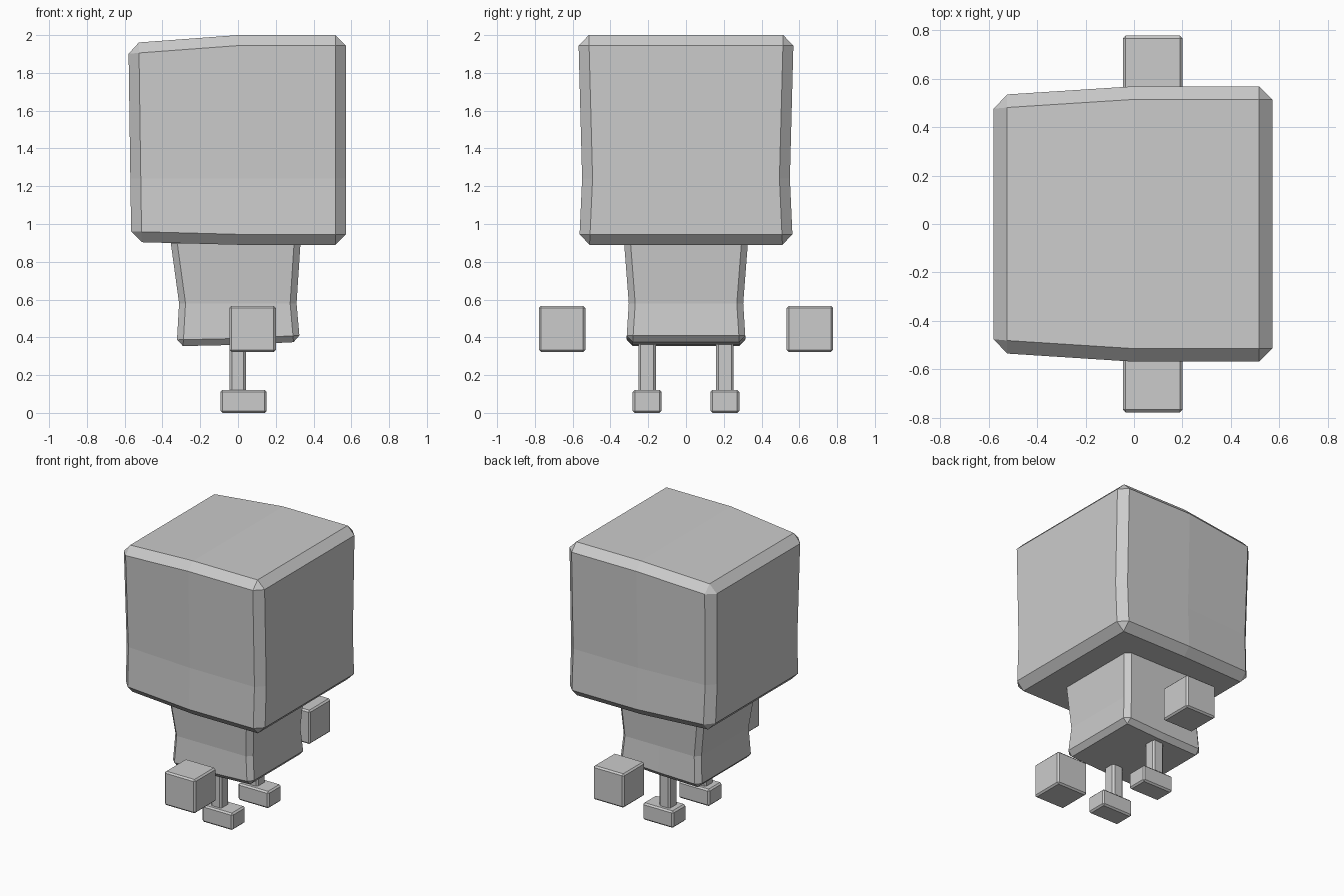
import bpy, bmesh

if "Cube" in bpy.data.objects:
    bpy.data.objects.remove(bpy.data.objects["Cube"])


def finish(name, bm, bevel):
    mesh = bpy.data.meshes.new(name)
    bm.normal_update()
    bm.to_mesh(mesh)
    bm.free()
    obj = bpy.data.objects.new(name, mesh)
    bpy.context.collection.objects.link(obj)
    mod = obj.modifiers.new("Bevel", 'BEVEL')
    mod.width = bevel
    mod.segments = 1
    mod.limit_method = 'ANGLE'
    return obj


def box(name, lo, hi, bevel):
    bm = bmesh.new()
    bmesh.ops.create_cube(bm, size=1)
    for v in bm.verts:
        v.co = [(l + h) / 2 + c * (h - l) for l, h, c in zip(lo, hi, v.co)]
    return finish(name, bm, bevel)


def shaped_block(name, place, bevel):
    """Cube with a middle loop in x and z; place(i, s, k) positions each point."""
    bm = bmesh.new()
    bmesh.ops.create_cube(bm, size=2)
    for axis in ((1, 0, 0), (0, 0, 1)):
        bmesh.ops.bisect_plane(bm, geom=bm.verts[:] + bm.edges[:] + bm.faces[:],
                               plane_co=(0, 0, 0), plane_no=axis)
    for v in bm.verts:
        v.co = place(round(v.co.x) + 1, round(v.co.y), round(v.co.z) + 1)
    return finish(name, bm, bevel)


# Head: pinched at the lower loop, tapered toward -x
def head_point(i, s, k):
    x = (-(0.565, 0.57, 0.58)[k], 0, 0.572)[i]
    y = (0.566, 0.55, 0.57)[k] - (0.037 if i == 0 else 0)
    z = ((0.905, 0.89, 0.89), (1.24, 1.24, 1.24), (1.957, 2.0, 2.0))[k][i]
    return x, s * y, z


# Body: waisted, with a slightly tilted base, top tucked into the head
def body_point(i, s, k):
    x = (-(0.325, 0.312, 0.36)[k], 0, (0.328, 0.31, 0.333)[k])[i]
    y = (0.316, 0.303, 0.33)[k]
    z = ((0.353, 0.36, 0.376)[i], 0.58, 0.93)[k]
    return x, s * y, z


shaped_block("head", head_point, 0.077 * 0.72)
shaped_block("body", body_point, 0.034)

# Legs, feet and floating hands on both sides
for side, sign in (("left", 1), ("right", -1)):
    def part(name, x, y, z, bevel):
        ys = sorted((sign * y[0], sign * y[1]))
        box(f"{side}_{name}", (x[0], ys[0], z[0]), (x[1], ys[1], z[1]), bevel)

    part("leg", (-0.045, 0.042), (0.16, 0.252), (0.11, 0.40), 0.012)
    part("foot", (-0.093, 0.152), (0.13, 0.282), (0.0, 0.122), 0.011)
    part("hand", (-0.046, 0.2), (0.533, 0.778), (0.323, 0.567), 0.011)
